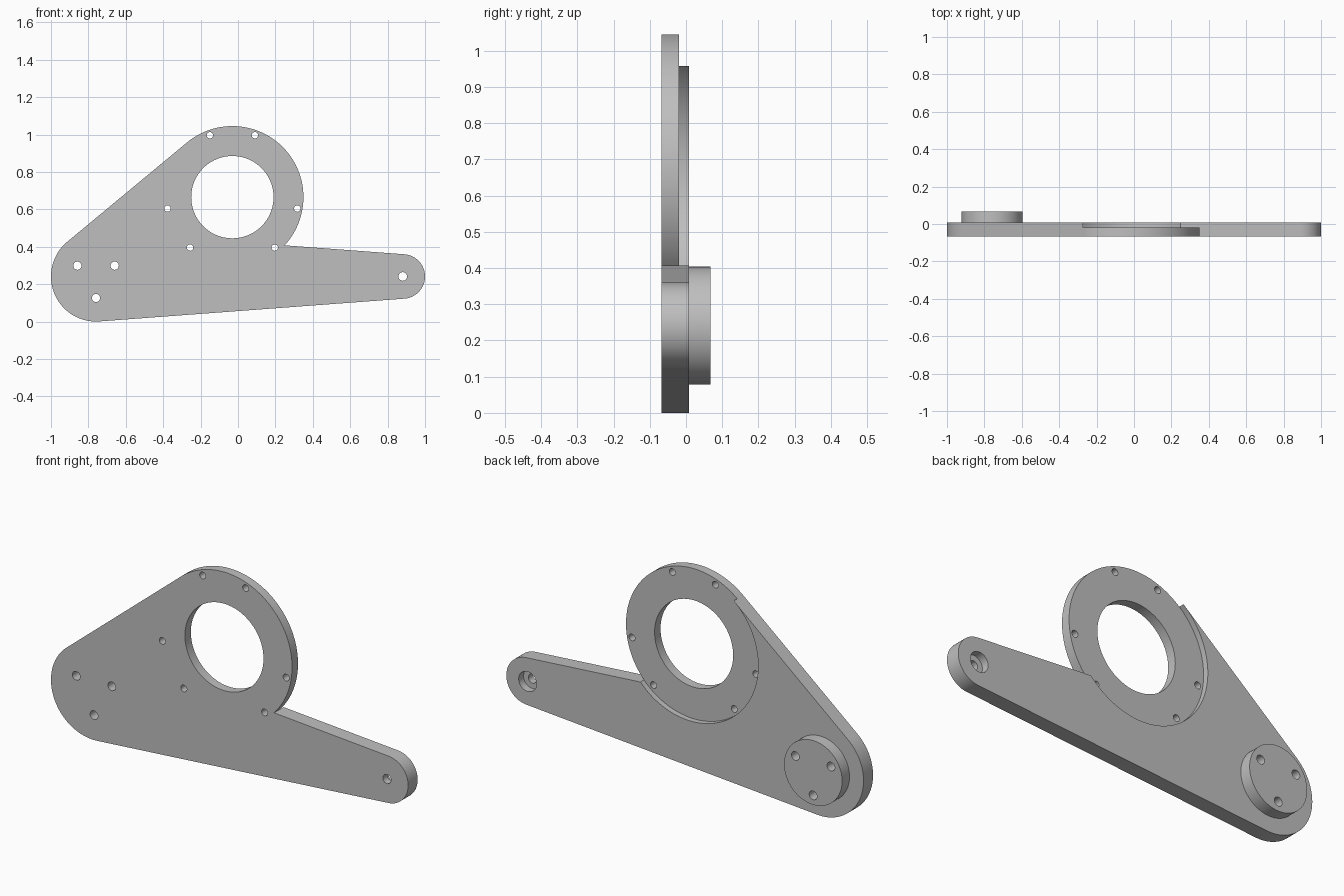
import bpy, bmesh
from math import cos, sin, acos, asin, atan2, pi, radians, hypot

if "Cube" in bpy.data.objects:
    bpy.data.objects.remove(bpy.data.objects["Cube"])

# Main dimensions: (x, z) centres, radii and depth levels along y
LEFT, R_LEFT = (-0.759, 0.241), 0.241
RIGHT, R_RIGHT = (0.881, 0.241), 0.119
RING, R_RING, R_BORE = (-0.03, 0.665), 0.38, 0.22
Y_FRONT, Y_POCKET, Y_BACK, Y_BOSS = -0.0675, -0.02, 0.0085, 0.0675


def arc(c, r, a0, a1, n):
    return [(c[0] + r * cos(a0 + (a1 - a0) * i / n),
             c[1] + r * sin(a0 + (a1 - a0) * i / n)) for i in range(n + 1)]


def prism(name, pts, y0, y1):
    """Extrude an xz outline from y0 to y1."""
    bm = bmesh.new()
    face = bm.faces.new([bm.verts.new((x, y0, z)) for x, z in pts])
    out = bmesh.ops.extrude_face_region(bm, geom=[face])
    verts = [v for v in out["geom"] if isinstance(v, bmesh.types.BMVert)]
    bmesh.ops.translate(bm, verts=verts, vec=(0, y1 - y0, 0))
    bmesh.ops.recalc_face_normals(bm, faces=bm.faces)
    mesh = bpy.data.meshes.new(name)
    bm.to_mesh(mesh)
    bm.free()
    ob = bpy.data.objects.new(name, mesh)
    bpy.context.collection.objects.link(ob)
    return ob


def disc(name, c, r, y0, y1, n=32):
    return prism(name, arc(c, r, 0, 2 * pi, n)[:-1], y0, y1)


# Tangent directions between the three rounded ends
dx, dz = RING[0] - LEFT[0], RING[1] - LEFT[1]
a_top = pi / 2 + atan2(dz, dx) + asin((R_RING - R_LEFT) / hypot(dx, dz))
a_arm = pi / 2 - asin((R_LEFT - R_RIGHT) / (RIGHT[0] - LEFT[0]))
# Angle on the ring where the arm's upper edge meets it
dist = -dx * cos(a_arm) - dz * sin(a_arm) + R_LEFT
a_join = a_arm - acos(dist / R_RING)

# Plate outline
outline = (arc(LEFT, R_LEFT, a_top, 2 * pi - a_arm, 48)
           + arc(RIGHT, R_RIGHT, -a_arm, a_arm, 40)
           + arc(RING, R_RING, a_join, a_top, 72))
plate = prism("bracket_plate", outline, Y_FRONT, Y_BACK)

# Round boss on the back, sunk into the plate before joining
steps = [("UNION", disc("boss", LEFT, 0.1625, -0.03, Y_BOSS, 72))]

# Shallow round seat behind the ring, open towards the top
seat = arc(RING, R_RING, a_top, a_join + 2 * pi, 72)
seat += [(0.6, 0.5), (0.6, 1.3),
         (RING[0] + 0.7 * cos(a_top), RING[1] + 0.7 * sin(a_top))]
cuts = [prism("seat_cutter", seat, Y_POCKET, 0.2),
        disc("bore_cutter", RING, R_BORE, -0.2, 0.2, 96)]

# Ring bolt holes: three pairs
for mid in (90, 210, 330):
    for off in (-20, 20):
        a = radians(mid + off)
        c = (RING[0] + 0.352 * cos(a), RING[1] + 0.352 * sin(a))
        cuts.append(disc("ring_hole_cutter", c, 0.017, -0.2, 0.2, 24))

# Boss bolt holes
for deg in (30, 150, 270):
    a = radians(deg)
    c = (LEFT[0] + 0.115 * cos(a), LEFT[1] + 0.115 * sin(a))
    cuts.append(disc("boss_hole_cutter", c, 0.022, -0.2, 0.2, 24))

# Arm hole with a counterbore at the back
cuts.append(disc("arm_hole_cutter", RIGHT, 0.023, -0.2, 0.2, 24))
cuts.append(disc("counterbore_cutter", RIGHT, 0.05, -0.03, 0.2, 40))

steps += [("DIFFERENCE", c) for c in cuts]
for op, ob in steps:
    mod = plate.modifiers.new(ob.name, "BOOLEAN")
    mod.operation, mod.object, mod.solver = op, ob, "EXACT"

# Bake the joins and cuts, then drop the helpers
dg = bpy.context.evaluated_depsgraph_get()
baked = bpy.data.meshes.new_from_object(plate.evaluated_get(dg))
plate.modifiers.clear()
plate.data = baked
for _, ob in steps:
    bpy.data.objects.remove(ob)

# Plain grey metal
grey = bpy.data.materials.new("grey_metal")
grey.diffuse_color = (0.52, 0.52, 0.52, 1)
grey.use_nodes = True
grey.node_tree.nodes["Principled BSDF"].inputs["Base Color"].default_value = grey.diffuse_color
plate.data.materials.clear()
plate.data.materials.append(grey)

bpy.context.view_layer.objects.active = plate
plate.select_set(True)
bpy.ops.object.shade_smooth_by_angle(angle=radians(30))
